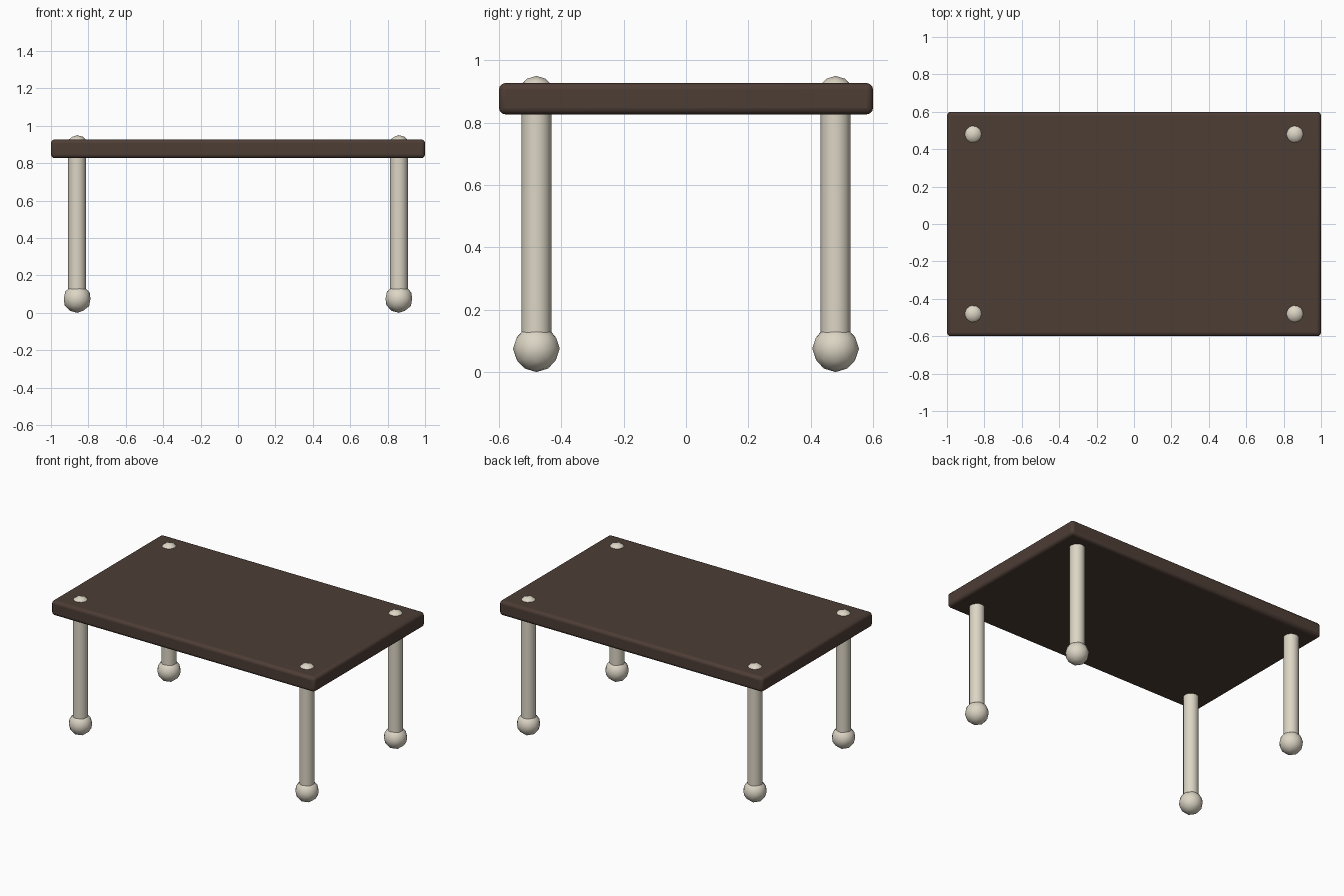
import bpy, math

if "Cube" in bpy.data.objects:
    bpy.data.objects.remove(bpy.data.objects["Cube"])

def material(name, color):
    m = bpy.data.materials.new(name)
    m.diffuse_color = color
    m.use_nodes = True
    m.node_tree.nodes["Principled BSDF"].inputs["Base Color"].default_value = m.diffuse_color
    return m

wood = material("dark_wood", (0.075, 0.047, 0.036, 1))
ivory = material("ivory", (0.72, 0.67, 0.56, 1))

def finish(name, mat, angle=40):
    o = bpy.context.object
    o.name = name
    o.data.materials.append(mat)
    bpy.ops.object.shade_smooth_by_angle(angle=math.radians(angle))
    return o

# Table top with softened edges
bpy.ops.mesh.primitive_cube_add(size=1, location=(0, 0, 0.877))
top = bpy.context.object
top.scale = (2, 1.2, 0.1)
bpy.ops.object.transform_apply(location=False, rotation=False, scale=True)
bevel = top.modifiers.new("soft_edges", 'BEVEL')
bevel.width = 0.02
bevel.segments = 3
finish("table_top", wood)

# Four legs, each with a ball foot and a ball finial set in the top
for side, x in (("left", -0.86), ("right", 0.86)):
    for end, y in (("front", -0.48), ("back", 0.48)):
        tag = f"{end}_{side}"
        bpy.ops.mesh.primitive_cylinder_add(vertices=16, radius=0.048, depth=0.79,
                                            location=(x, y, 0.475))
        finish(f"{tag}_leg", ivory)
        bpy.ops.mesh.primitive_ico_sphere_add(subdivisions=2, radius=0.075,
                                              location=(x, y, 0.075))
        finish(f"{tag}_foot", ivory, 60)
        bpy.ops.mesh.primitive_ico_sphere_add(subdivisions=2, radius=0.06,
                                              location=(x, y, 0.89))
        finish(f"{tag}_cap", ivory, 60)
